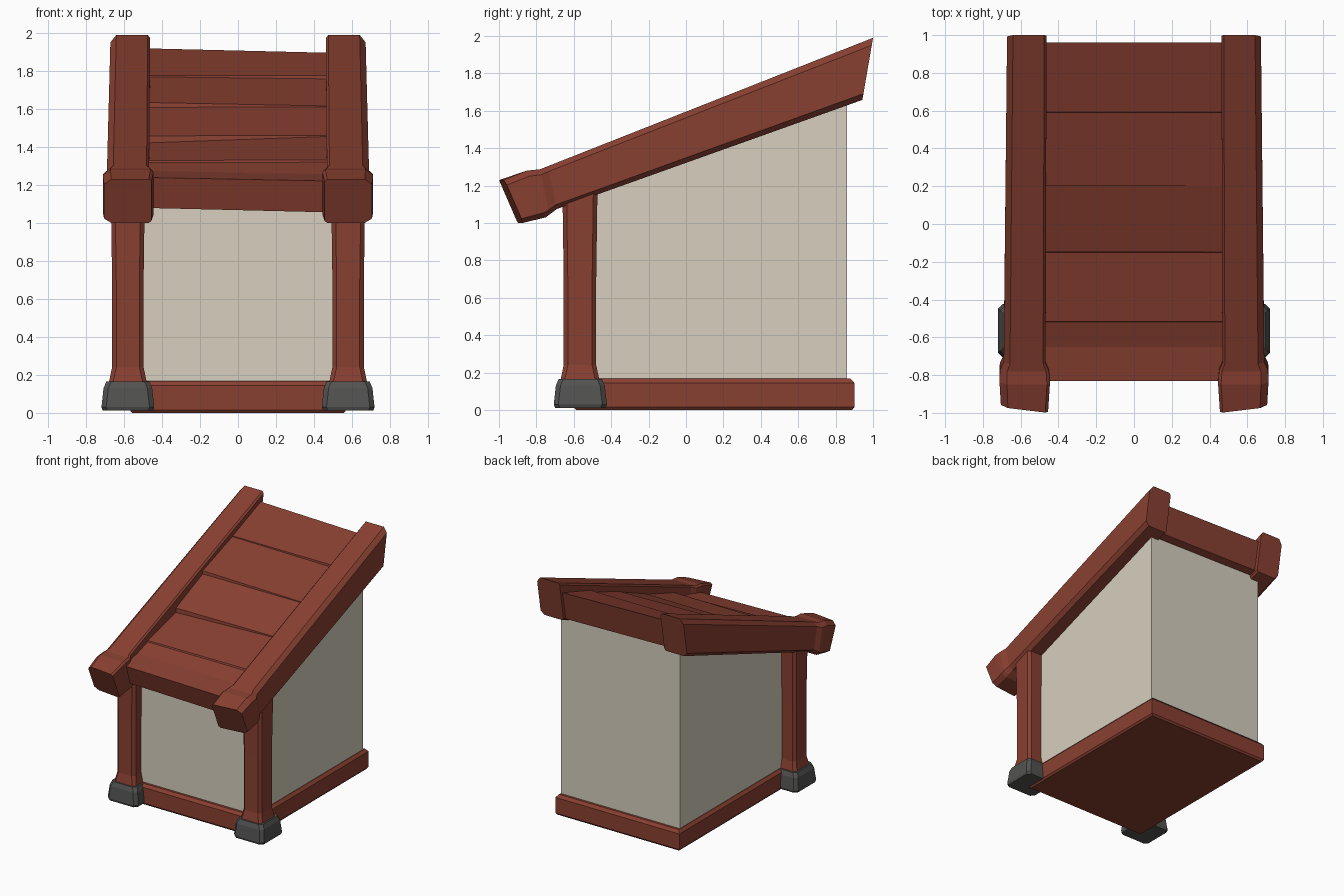
import bpy, bmesh

if "Cube" in bpy.data.objects:
    bpy.data.objects.remove(bpy.data.objects["Cube"])


def material(name, rgb):
    m = bpy.data.materials.new(name)
    m.diffuse_color = (*rgb, 1)
    m.use_nodes = True
    m.node_tree.nodes["Principled BSDF"].inputs["Base Color"].default_value = m.diffuse_color
    return m


WOOD = material("red_brown_wood", (0.250, 0.051, 0.031))
PLASTER = material("beige_wall", (0.680, 0.625, 0.520))
STONE = material("dark_grey_stone", (0.085, 0.085, 0.083))


def loft(name, rings, mat, mirror=False):
    """Skin a list of equal-length rings and cap both ends."""
    bm = bmesh.new()
    loops = [[bm.verts.new(p) for p in ring] for ring in rings]
    n = len(loops[0])
    for a, b in zip(loops, loops[1:]):
        for i in range(n):
            j = (i + 1) % n
            bm.faces.new((a[i], a[j], b[j], b[i]))
    bm.faces.new(loops[0])
    bm.faces.new(loops[-1])
    bmesh.ops.recalc_face_normals(bm, faces=bm.faces)
    me = bpy.data.meshes.new(name)
    bm.to_mesh(me)
    bm.free()
    ob = bpy.data.objects.new(name, me)
    me.materials.append(mat)
    bpy.context.collection.objects.link(ob)
    if mirror:
        ob.modifiers.new("mirror", 'MIRROR')
    return ob


def ring(cx, cy, hx, hy, z, c=0.0):
    """Horizontal rectangle, with cut corners when c > 0."""
    if c:
        pts = [(hx, hy - c), (hx - c, hy), (c - hx, hy), (-hx, hy - c),
               (-hx, c - hy), (c - hx, -hy), (hx - c, -hy), (hx, c - hy)]
    else:
        pts = [(hx, hy), (-hx, hy), (-hx, -hy), (hx, -hy)]
    return [(cx + x, cy + y, z) for x, y in pts]


# Floor frame with a bevelled top edge
loft("floor_base", [ring(0, 0.15, 0.57 - d, 0.75 - d, z) for d, z in
                    ((0.012, 0), (0, 0.015), (0, 0.145), (0.02, 0.168))], WOOD)

# Plaster body with sloping top
side = [(-0.56, 0.15), (0.86, 0.15), (0.86, 1.67), (-0.56, 1.17)]
loft("walls", [[(x, y, z) for y, z in side] for x in (-0.545, 0.545)], PLASTER)

# Front posts, slightly flared at the foot
loft("front_posts", [ring(0.58, -0.567, h, h + 0.004, z, 0.022) for h, z in
                     ((0.102, 0.15), (0.083, 0.24), (0.083, 0.7), (0.09, 1.2))],
     WOOD, True)

# Stone post feet
loft("post_feet", [ring(0.58, -0.565, h, h + 0.003, z, 0.025) for h, z in
                   ((0.132, 0.012), (0.139, 0.03), (0.128, 0.13), (0.113, 0.166))],
     STONE, True)

# Side rafters: (top y, z), (bottom y, z), inner x, outer x, outer setback
stations = [((-1.0, 1.23), (-0.90, 1.0), 0.455, 0.705, 0.03),
            ((-0.85, 1.28), (-0.75, 1.03), 0.445, 0.712, 0),
            ((-0.78, 1.287), (-0.73, 1.045), 0.45, 0.71, 0),
            ((-0.74, 1.303), (-0.69, 1.075), 0.468, 0.69, 0),
            ((1.0, 1.99), (0.943, 1.658), 0.463, 0.672, 0)]
section = [(0.06, 0), (0.85, 0), (1, 0.1), (1, 0.88),
           (0.85, 1), (0.06, 1), (0, 0.95), (0, 0.05)]
loft("side_rafters",
     [[(xi + (xo - xi) * u, b[0] + (t[0] - b[0]) * v + skew * u,
        b[1] + (t[1] - b[1]) * v) for u, v in section]
      for t, b, xi, xo, skew in stations], WOOD, True)

# Roof boards: stepped profile as y, left z, right z
profile = [(-0.83, 1.24, 1.22), (-0.65, 1.275, 1.255), (-0.52, 1.318, 1.32),
           (-0.515, 1.328, 1.333), (-0.15, 1.42, 1.457), (-0.148, 1.458, 1.462),
           (0.2, 1.608, 1.612), (0.202, 1.635, 1.615), (0.59, 1.770, 1.758),
           (0.592, 1.775, 1.776), (0.96, 1.92, 1.895),
           (0.915, 1.68, 1.66), (-0.78, 1.08, 1.055)]
loft("roof_boards", [[(-0.52, y, zl) for y, zl, zr in profile],
                     [(0.52, y, zr) for y, zl, zr in profile]], WOOD)
